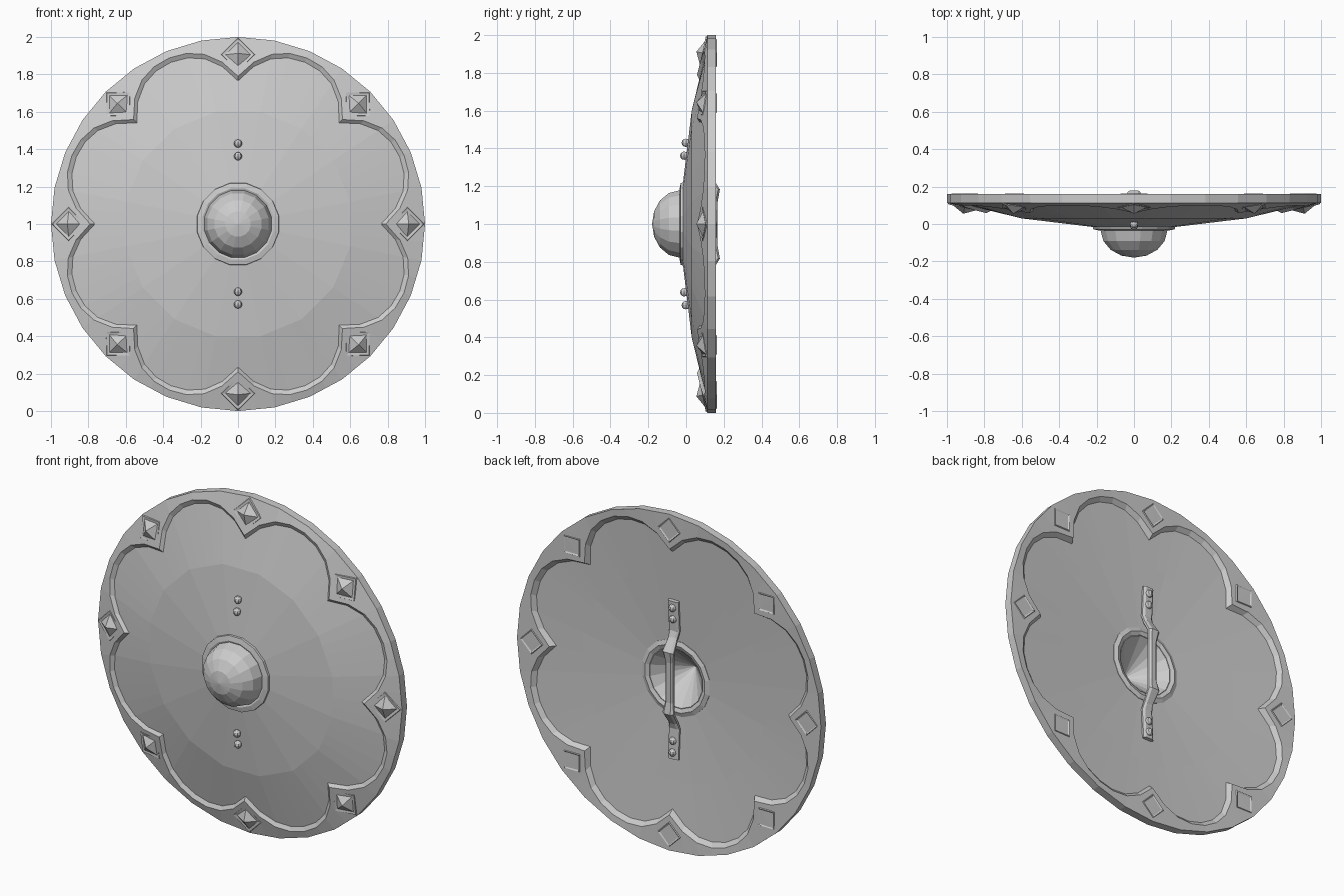
import bpy, bmesh
from math import pi, sin, cos, radians
from mathutils import Matrix, Vector

if "Cube" in bpy.data.objects:
    bpy.data.objects.remove(bpy.data.objects["Cube"])

CZ = 1.0  # height of the shield centre


def finish(bm, name):
    bmesh.ops.recalc_face_normals(bm, faces=bm.faces)
    me = bpy.data.meshes.new(name)
    bm.to_mesh(me)
    bm.free()
    ob = bpy.data.objects.new(name, me)
    bpy.context.collection.objects.link(ob)
    return ob


def skin(bm, loops, closed):
    """Join equal-length closed loops of points with quads."""
    rows = [[bm.verts.new(p) for p in loop] for loop in loops]
    n = len(rows[0])
    pairs = list(zip(rows, rows[1:])) + ([(rows[-1], rows[0])] if closed else [])
    for a, b in pairs:
        for i in range(n):
            j = (i + 1) % n
            bm.faces.new((a[i], a[j], b[j], b[i]))
    return rows


def polar(r, a, y):
    return (r * sin(a), y, CZ + r * cos(a))


def ngon(R, a, n, offset):
    """Radius at angle a of a regular n-gon with a corner at the offset angle."""
    step = 2 * pi / n
    return R * cos(step / 2) / cos((a - offset) % step - step / 2)


def front_y(r):
    return -0.02 + 0.125 * (r - 0.2) if r < 0.6 else 0.03 + 0.243 * (r - 0.6)


def back_y(r):
    return 0.09 + 0.063 * (r - 0.2)


# Shield body: domed front, nearly flat back, raised scalloped rim on both
N = 64
ANG = [2 * pi * i / N for i in range(N)]
LOBE = [0.79, 0.87, 0.925, 0.953, 0.961, 0.953, 0.925, 0.87]
OFF = pi / 16


def scallop(inset, height):
    out = []
    for i, a in enumerate(ANG):
        r = LOBE[i % 8] - inset
        out.append(polar(r, a, height(r)))
    return out


def ring(R, y, n, off):
    return [polar(ngon(R, a, n, off), a, y) for a in ANG]


bm = bmesh.new()
skin(bm, [
    ring(0.19, -0.02, 16, OFF),
    ring(0.612, 0.03, 16, OFF),
    scallop(0.025, front_y),
    scallop(0.0, lambda r: front_y(r) - 0.018),
    ring(1.0, 0.113, 32, 0),
    ring(1.0, 0.16, 32, 0),
    scallop(0.0, lambda r: 0.157),
    scallop(0.025, back_y),
    ring(0.612, back_y(0.6), 16, OFF),
    ring(0.19, 0.09, 16, OFF),
], True)
finish(bm, "shield_body")


# Lathed parts around the y axis
def lathe(name, profile, closed, tip_front=None, tip_back=None, n=16):
    bm = bmesh.new()
    loops = [[polar(r, 2 * pi * i / n + OFF, y) for i in range(n)] for r, y in profile]
    rows = skin(bm, loops, closed)
    for tip, row in ((tip_front, rows[0]), (tip_back, rows[-1])):
        if tip is not None:
            v = bm.verts.new((0, tip, CZ))
            for i in range(n):
                bm.faces.new((row[i], row[(i + 1) % n], v))
    return finish(bm, name)


lathe("boss_ring", [(0.178, -0.028), (0.193, -0.034), (0.222, -0.028),
                    (0.225, 0.0), (0.225, 0.095), (0.20, 0.104), (0.178, 0.095)], True)

# Domed boss with a conical hollow behind
dome = [(0.183 * sin(radians(t)), -0.03 - 0.15 * cos(radians(t))) for t in (22, 44, 66, 90)]
lathe("boss", dome + [(0.183, 0.09), (0.175, 0.094)], False, -0.18, -0.09)


# Pyramid studs in square frames, eight around the rim, flush at the back
def square(h, y):
    return [(x * h, y, z * h) for x, z in ((-1, -1), (1, -1), (1, 1), (-1, 1))]


tilt = Matrix.Rotation(radians(-12), 4, 'X')
diamond = Matrix.Rotation(pi / 4, 4, 'Y')


def stud(name, loops, a, y, turn, tip=None):
    bm = bmesh.new()
    rows = skin(bm, loops, False)
    bm.faces.new(rows[-1])
    v = bm.verts.new((0, tip, 0))
    for i in range(4):
        bm.faces.new((rows[0][i], rows[0][(i + 1) % 4], v))
    m = Matrix.Translation(polar(0.905, a, y)) @ Matrix.Rotation(a, 4, 'Y') @ turn @ diamond
    bmesh.ops.transform(bm, matrix=m, verts=bm.verts)
    finish(bm, name)


for k in range(8):
    a = k * pi / 4
    stud(f"stud_{k + 1}", [square(0.048, -0.001), square(0.062, -0.004),
                           square(0.068, 0.006), square(0.06, 0.03)], a, 0.09, tilt, -0.036)
    stud(f"stud_back_{k + 1}", [square(0.042, 0.001), square(0.05, 0.006),
                                square(0.056, -0.004), square(0.05, -0.02)], a, 0.157,
         Matrix(), 0.001)

# Handle: bent bar, (height from centre, y, half width, half thickness)
half = [(0.47, 0.116, 0.034, 0.013), (0.29, 0.106, 0.034, 0.013), (0.25, 0.118, 0.028, 0.015),
        (0.18, 0.164, 0.036, 0.016), (0.12, 0.150, 0.025, 0.018)]
path = half + [(-z, y, w, t) for z, y, w, t in reversed(half)]
loops = []
for i, (z, y, w, t) in enumerate(path):
    p, q = path[max(i - 1, 0)], path[min(i + 1, len(path) - 1)]
    d = Vector((0, q[1] - p[1], q[0] - p[0])).normalized()
    nrm = Vector((0, -d.z, d.y))
    c = Vector((0, y, CZ + z))
    loops.append([c + Vector((u * w, 0, 0)) + nrm * (v * t) for u, v in
                  ((-1, -.4), (-.6, -1), (.6, -1), (1, -.4), (1, .4), (.6, 1), (-.6, 1), (-1, .4))])
bm = bmesh.new()
rows = skin(bm, loops, False)
bm.faces.new(rows[0])
bm.faces.new(rows[-1])
finish(bm, "handle")

# Rivets holding the handle, front and back
for side in (1, -1):
    for d in (0.362, 0.43):
        for label, y in (("front", front_y(d) - 0.01), ("back", back_y(d) + 0.022)):
            bm = bmesh.new()
            bmesh.ops.create_uvsphere(bm, u_segments=8, v_segments=6, radius=0.022,
                                      matrix=Matrix.Translation((0, y, CZ + side * d)))
            finish(bm, f"rivet_{label}")
